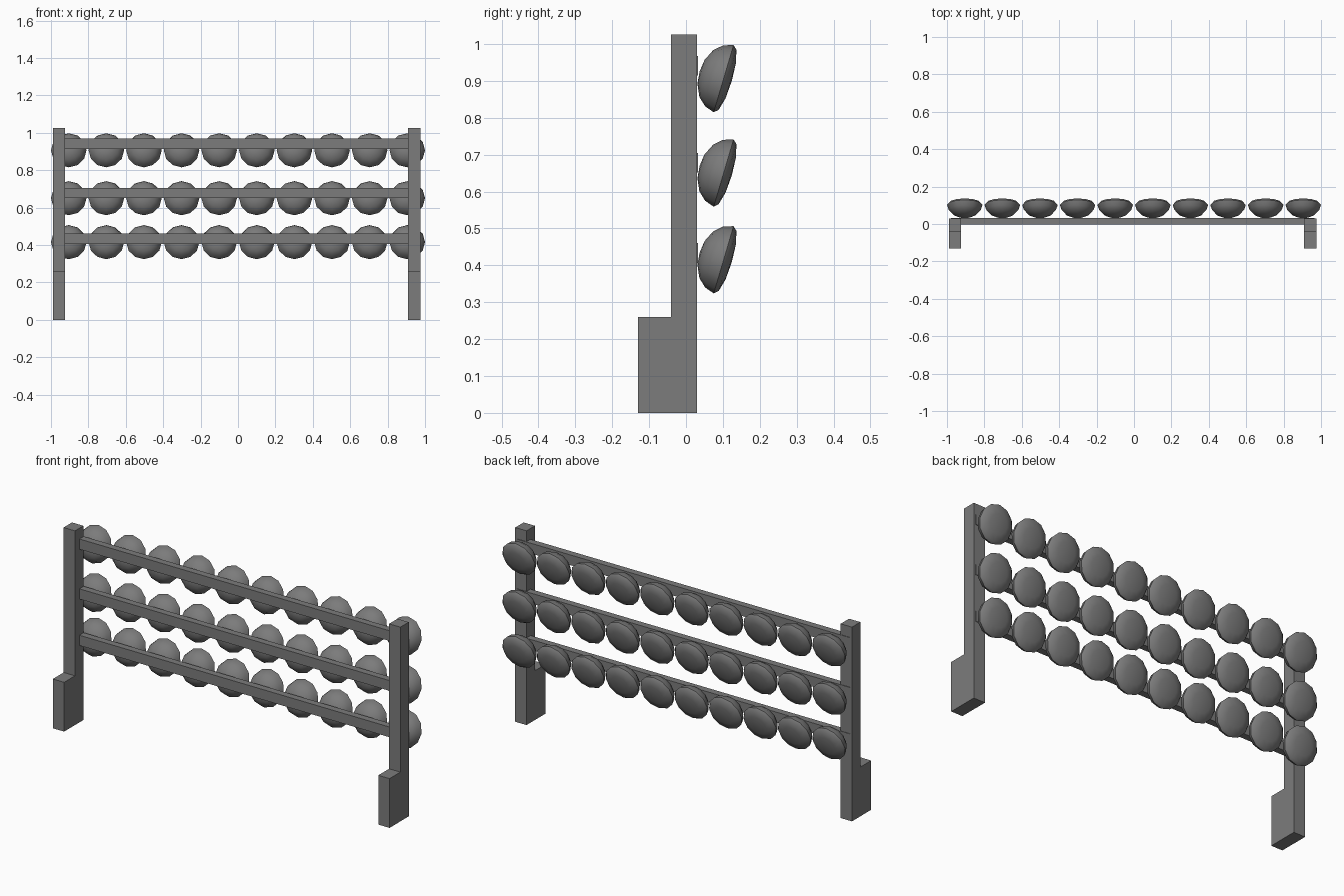
import bpy, bmesh, math
from mathutils import Matrix

if "Cube" in bpy.data.objects:
    bpy.data.objects.remove(bpy.data.objects["Cube"])

grey = bpy.data.materials.new("mid grey")
grey.diffuse_color = (0.2, 0.2, 0.2, 1)
grey.use_nodes = True
grey.node_tree.nodes["Principled BSDF"].inputs["Base Color"].default_value = grey.diffuse_color


def finish(name, bm, smooth=False):
    bmesh.ops.recalc_face_normals(bm, faces=bm.faces)
    mesh = bpy.data.meshes.new(name)
    bm.to_mesh(mesh)
    bm.free()
    mesh.materials.append(grey)
    ob = bpy.data.objects.new(name, mesh)
    bpy.context.collection.objects.link(ob)
    if smooth:
        bpy.ops.object.select_all(action='DESELECT')
        ob.select_set(True)
        bpy.context.view_layer.objects.active = ob
        bpy.ops.object.shade_smooth_by_angle(angle=math.radians(50))
    return ob


# Post with a deeper foot: side profile (y, z) extruded along x
def post(name, x0, x1):
    profile = [(-0.13, 0), (0.03, 0), (0.03, 1.025), (-0.04, 1.025),
               (-0.04, 0.26), (-0.13, 0.26)]
    bm = bmesh.new()
    face = bm.faces.new([bm.verts.new((x0, y, z)) for y, z in profile])
    new = bmesh.ops.extrude_face_region(bm, geom=[face])["geom"]
    bmesh.ops.translate(bm, vec=(x1 - x0, 0, 0),
                        verts=[v for v in new if isinstance(v, bmesh.types.BMVert)])
    return finish(name, bm)


# Horizontal rail, reaching through both posts
def rail(name, z):
    bm = bmesh.new()
    bmesh.ops.create_cube(bm, size=1)
    bmesh.ops.scale(bm, vec=(1.945, 0.036, 0.054), verts=bm.verts)
    bmesh.ops.translate(bm, vec=(-0.007, 0.015, z), verts=bm.verts)
    return finish(name, bm)


# Tilted bowl: deep rounded front, shallow domed back
def bowl_mesh(sides=12):
    rings = [(0.034, 0.064), (0.066, 0.049), (0.086, 0.027), (0.095, 0.0),
             (0.085, -0.011), (0.05, -0.02)]      # radius, height
    bm = bmesh.new()
    loops = []
    for r, h in rings:
        loops.append([bm.verts.new((r * math.cos(a), r * math.sin(a), h))
                      for a in (2 * math.pi * i / sides for i in range(sides))])
    for low, high in zip(loops, loops[1:]):
        for i in range(sides):
            j = (i + 1) % sides
            bm.faces.new((low[i], low[j], high[j], high[i]))
    for loop, h in ((loops[0], 0.068), (loops[-1], -0.023)):
        tip = bm.verts.new((0, 0, h))
        for i in range(sides):
            bm.faces.new((loop[i], loop[(i + 1) % sides], tip))
    # dome axis points to the front and slightly up
    bm.transform(Matrix.Rotation(math.radians(90 - 16.5), 4, 'X'))
    return bm


post("left_post", -0.99, -0.924)
post("right_post", 0.91, 0.976)

for row, (rail_z, bowl_z) in enumerate([(0.433, 0.415), (0.678, 0.65), (0.941, 0.906)], 1):
    rail(f"rail_{row}", rail_z)
    first = finish(f"bowl_{row}_1", bowl_mesh(), smooth=True)
    first.location = (-0.905, 0.102, bowl_z)
    for i in range(1, 10):
        copy = first.copy()
        copy.name = f"bowl_{row}_{i + 1}"
        copy.location.x = -0.905 + i * 1.81 / 9
        bpy.context.collection.objects.link(copy)
